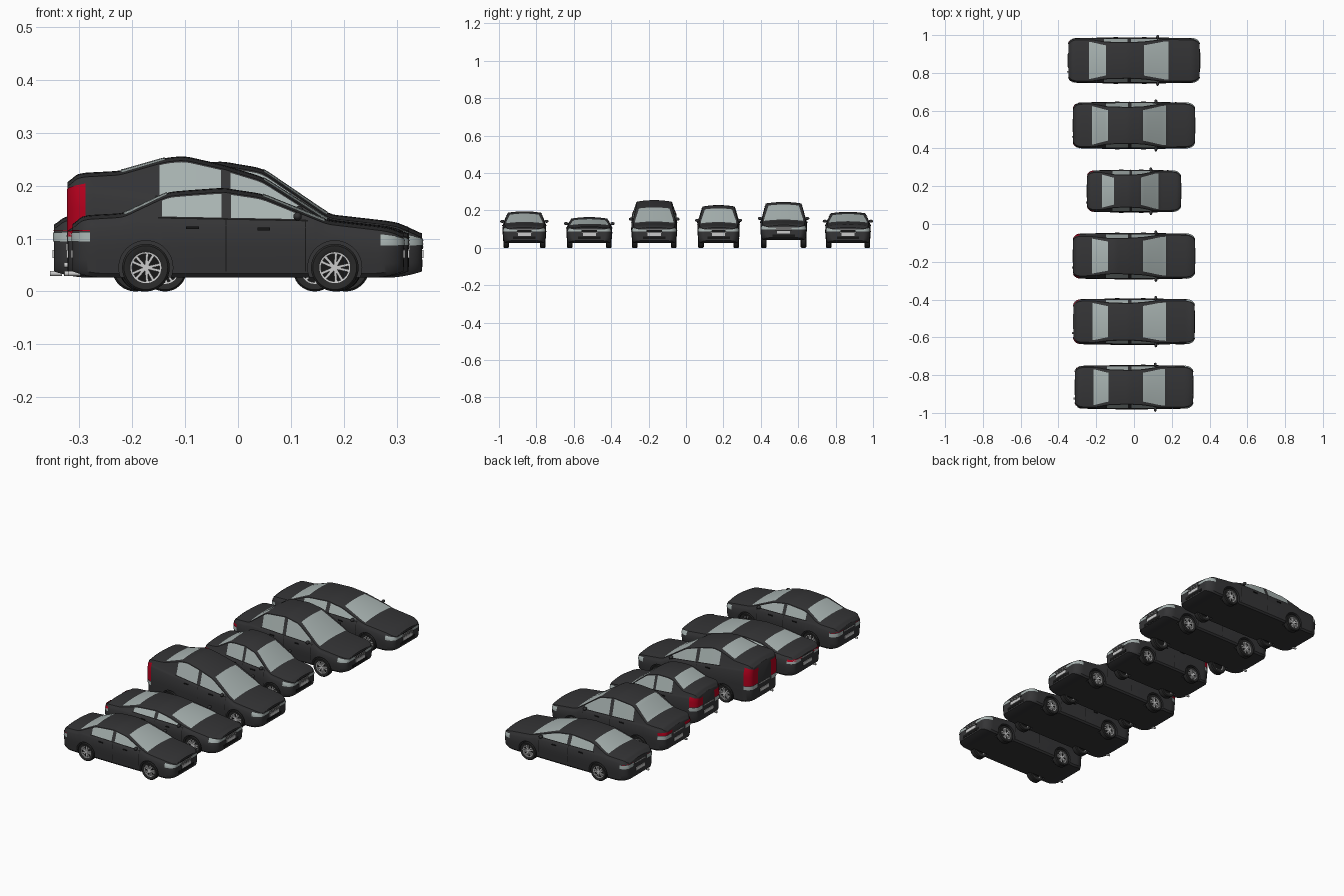
import bpy, bmesh, math
from mathutils import Matrix, Vector

if "Cube" in bpy.data.objects:
    bpy.data.objects.remove(bpy.data.objects["Cube"])


def material(name, rgb):
    m = bpy.data.materials.new(name)
    m.diffuse_color = (*rgb, 1)
    m.use_nodes = True
    m.node_tree.nodes["Principled BSDF"].inputs["Base Color"].default_value = m.diffuse_color
    return m


PAINT = material("paint", (0.035, 0.035, 0.037))
BLACK = material("black_trim", (0.008, 0.008, 0.008))
TYRE = material("tyre", (0.022, 0.022, 0.022))
GLASS = material("glass", (0.40, 0.46, 0.45))
CHROME = material("chrome", (0.55, 0.55, 0.55))
RED = material("red_lens", (0.45, 0.0, 0.012))


def lerp(pts, x):
    if x <= pts[0][0]:
        return pts[0][1]
    for (a, p), (b, q) in zip(pts, pts[1:]):
        if x <= b:
            return p + (q - p) * (x - a) / (b - a)
    return pts[-1][1]


def smooth(me):
    me.shade_smooth()
    me.set_sharp_from_angle(angle=math.radians(35))


def make(name, bm, mat, y=0):
    bmesh.ops.recalc_face_normals(bm, faces=bm.faces)
    me = bpy.data.meshes.new(name)
    bm.to_mesh(me)
    bm.free()
    if mat:
        me.materials.append(mat)
    smooth(me)
    ob = bpy.data.objects.new(name, me)
    ob.location.y = y
    bpy.context.collection.objects.link(ob)
    return ob


def box(bm, c, s):
    bmesh.ops.create_cube(bm, size=1, matrix=Matrix.Translation(c) @ Matrix.Diagonal((*s, 1)))


def rod(bm, c, r, depth, axis, n=32):
    rot = Matrix.Rotation(math.pi / 2, 4, 'X' if axis == 'Y' else 'Y')
    bmesh.ops.create_cone(bm, cap_ends=True, segments=n, radius1=r, radius2=r, depth=depth,
                          matrix=Matrix.Translation(c) @ rot)


def patch(bm, nu, nv, fn):
    g = [[bm.verts.new(fn(i / nu, j / nv)) for j in range(nv + 1)] for i in range(nu + 1)]
    for i in range(nu):
        for j in range(nv):
            bm.faces.new((g[i][j], g[i + 1][j], g[i + 1][j + 1], g[i][j + 1]))


def lathe(bm, c, prof, n=36):
    rings = [[bm.verts.new((c[0] + r * math.cos(a), c[1] + y, c[2] + r * math.sin(a))) for r, y in prof]
             for a in (2 * math.pi * i / n for i in range(n))]
    m = len(prof)
    for i in range(n):
        for j in range(m):
            p, q = rings[i], rings[(i + 1) % n]
            bm.faces.new((p[j], q[j], q[(j + 1) % m], p[(j + 1) % m]))


def car(name, yc, L, W, r, zb, deck, rr, mid, rf, cowl, belt_r, belt_f, tall, lift):
    s = L / 0.32
    prof = [(x * s, z) for x, z in (
        (-.32, deck - .022), (-.312, deck - .007), (-.295, deck), (-.222, deck + .004),
        (-.135, rr - .003), (-.1, rr), (-.03, mid), (.045, rf - .003), (.172, cowl),
        (.285, cowl - .013), (.308, .116 + lift), (.32, .108 + lift))]
    k = .024 / (mid - (belt_r + belt_f) / 2)

    # Surface of the body: centre profile, plan width, shoulder and side wall
    def top(x):
        return sum(lerp(prof, x + d * .005 * s) for d in range(-2, 3)) / 5

    def plan(x):
        e = max(0, (abs(x) - L + .045) / .045)
        return W * (1 - .04 * (x / L) ** 2) - .032 * (1 - math.sqrt(max(0, 1 - e * e)))

    def bottom(x):
        return zb + .012 * max(0, (abs(x) / L - .8) / .2) ** 2

    def shoulder(x):
        return min(belt_r + (belt_f - belt_r) * (x + L) / (2 * L), top(x) - .014)

    def edge(x):
        return top(x) - .008

    def side(x, z):
        w, b, h = plan(x), bottom(x), shoulder(x)
        if z > h:
            return .935 * w - k * (z - h)
        return lerp([(b, .9 * w), (b + .008, .965 * w), (b + (h - b) * .55, w),
                     (h - .012, .985 * w), (h, .935 * w)], z)

    def upper(x, v, out=.0):
        return Vector((x, v * side(x, edge(x)), top(x) - .008 * v * v + out))

    # Lofted body shell
    bm = bmesh.new()
    rings = []
    N = 90
    for i in range(N + 1):
        x = L * math.sin(math.pi * (i / N - .5))
        b, h = bottom(x), shoulder(x)
        zs = [b, b + .008, b + (h - b) * .3, b + (h - b) * .55, h - .012, h - .005, h]
        half = [(side(x, z), z) for z in zs]
        half += [(p.y, p.z) for p in (upper(x, v) for v in (1, .93, .75, .5, .25, 0))]
        loop = half + [(-y, z) for y, z in reversed(half[:-1])]
        rings.append([bm.verts.new((x, y, z)) for y, z in loop])
    m = len(rings[0])
    for p, q in zip(rings, rings[1:]):
        for j in range(m):
            bm.faces.new((p[j], q[j], q[(j + 1) % m], p[(j + 1) % m]))
    bm.faces.new(rings[0])
    bm.faces.new(rings[-1])
    body = make(name + "_body", bm, PAINT, yc)

    # Wheel arches cut out of the shell
    axles = [(x * s, sg) for x in (-.178, .187) for sg in (-1, 1)]
    bm = bmesh.new()
    for x, sg in axles:
        rod(bm, (x, sg * (W - .008), r), r + .006, .06, 'Y', 48)
    cut = make("arch_cutter", bm, PAINT, yc)
    cut.hide_render = True
    mod = body.modifiers.new("arches", 'BOOLEAN')
    mod.operation, mod.object, mod.solver = 'DIFFERENCE', cut, 'EXACT'
    bpy.context.view_layer.objects.active = body
    bpy.ops.object.modifier_apply(modifier="arches")
    bpy.data.objects.remove(cut)
    smooth(body.data)

    # Windscreen, rear window and side windows
    bm = bmesh.new()
    for x0, x1, f0, f1 in ((.168, .048, .92, .82), (-.22, -.137, .9, .82)):
        patch(bm, 10, 10, lambda u, v: upper((x0 + (x1 - x0) * u) * s,
                                             (2 * v - 1) * (f0 + (f1 - f0) * u), .0016))
    for sg in (-1, 1):
        for x0, x1 in ((-.147, -.032), (-.014, .122)):
            def pane(u, v):
                x = (x0 + (x1 - x0) * u) * s
                lo = shoulder(x) + .003
                z = lo + max(.001, edge(x) - .003 - lo) * v
                return (x, sg * (side(x, z) + .0016), z)
            patch(bm, 14, 4, pane)
    make(name + "_windows", bm, GLASS, yc)

    # Door seams and window surrounds, just proud of the side
    bm = bmesh.new()
    for sg in (-1, 1):
        for xs in (-.023, .13):
            def seam(u, v):
                x = xs * s + (u - .5) * .0018
                z = zb + .012 + (shoulder(x) - zb - .012) * v
                return (x, sg * (side(x, z) + .0007), z)
            patch(bm, 1, 10, seam)

        def sill(u, v):
            x = (-.155 + .29 * u) * s
            z = shoulder(x) - .001 + .003 * v
            return (x, sg * (side(x, z) + .001), z)
        patch(bm, 16, 1, sill)
        for xs in (-.088, .05):
            z = shoulder(xs * s) - .017
            box(bm, (xs * s, sg * (side(xs * s, z) + .001), z), (.024, .005, .005))
    # Grille and lower intake
    box(bm, (L, 0, .09 + lift), (.003, .09, .02))
    box(bm, (L - .001, 0, .053 + lift), (.004, .12, .014))
    make(name + "_trim", bm, BLACK, yc)

    # Lamps wrapping round the corners
    def lamp(bm, end, z0, z1, length, inner, rise=0):
        for sg in (-1, 1):
            def fn(u, v):
                q = max(0, (u - .3) / .7)
                x = end * (L - length * q * q)
                z = z0 + (z1 - z0) * v + rise * q * v
                y = side(x, z) * min(1, inner + (1 - inner) * u / .3)
                return (x + end * .0016, sg * (y + .0016 * (u > .29)), z)
            patch(bm, 20, 4, fn)

    bm = bmesh.new()
    lamp(bm, -1, .114 + lift, deck - .032 if tall else min(.13 + lift, deck - .028), .035, .6,
         .012 if tall else 0)
    make(name + "_tail_lamps", bm, RED, yc)
    bm = bmesh.new()
    lamp(bm, -1, .094 + lift, .111 + lift, .035, .65)
    lamp(bm, 1, .087 + lift, .098 + lift, .045, .5, .01)
    make(name + "_clear_lamps", bm, GLASS, yc)

    # Number plates, grille bars and exhaust
    bm = bmesh.new()
    for e in (-1, 1):
        box(bm, (e * L, 0, .071 + lift), (.006, .07, .015))
    for z in (.084, .09, .096):
        box(bm, (L + .001, 0, z + lift), (.004, .085, .002))
    box(bm, (-L, 0, .105 + lift), (.004, .08, .004))
    rod(bm, (-L + .004, -.06, zb + .008), .005, .022, 'X', 16)
    make(name + "_bright_parts", bm, CHROME, yc)

    # Door mirrors
    bm = bmesh.new()
    xm = .115 * s
    for sg in (-1, 1):
        mat = Matrix.Translation((xm, sg * (W + .001), shoulder(xm) + .008))
        bmesh.ops.create_uvsphere(bm, u_segments=16, v_segments=10, radius=1,
                                  matrix=mat @ Matrix.Diagonal((.008, .012, .008, 1)))
        box(bm, (xm, sg * (W - .008), shoulder(xm) + .003), (.008, .016, .005))
    make(name + "_mirrors", bm, PAINT, yc)

    # Tyres and spoked rims
    tyres, rims, hubs = bmesh.new(), bmesh.new(), bmesh.new()
    t = .03
    for x, sg in axles:
        c = Vector((x, sg * (W - .019), r))
        lathe(tyres, c, [(r * a, t * b) for a, b in (
            (.64, -.4), (.72, -.48), (.92, -.5), (1, -.36), (1, .36), (.92, .5), (.72, .48), (.64, .4))])
        lathe(rims, c, [(r * a, t * b) for a, b in ((.58, -.4), (.65, -.42), (.65, .42), (.58, .4))])
        rod(hubs, c, r * .6, t * .4, 'Y')
        rod(rims, c + Vector((0, sg * t * .28, 0)), r * .15, t * .2, 'Y', 16)
        for i in range(10):
            a = 2 * math.pi * (i // 2) / 5 + (.22 if i % 2 else -.22)
            mat = (Matrix.Translation(c + Vector((0, sg * t * .28, 0))) @ Matrix.Rotation(a, 4, 'Y')
                   @ Matrix.Translation((r * .34, 0, 0)) @ Matrix.Diagonal((r * .55, t * .16, r * .11, 1)))
            bmesh.ops.create_cube(rims, size=1, matrix=mat)
    make(name + "_tyres", tyres, TYRE, yc)
    make(name + "_rims", rims, CHROME, yc)
    make(name + "_brake_discs", hubs, BLACK, yc)


# name, y, half length, half width, wheel radius, floor, deck, roof rear/mid/front,
# cowl, belt rear/front, tall tail lamps, lift
car("long_saloon", .866, .348, .122, .045, .026, .143, .188, .193, .186, .139, .140, .132, False, 0)
car("high_saloon", .522, .322, .125, .047, .042, .168, .240, .246, .236, .146, .165, .142, False, .012)
car("small_hatch", .174, .248, .113, .041, .026, .185, .229, .228, .215, .133, .168, .125, True, 0)
car("tall_wedge", -.17, .322, .123, .045, .026, .224, .256, .240, .220, .136, .200, .120, True, 0)
car("low_saloon", -.517, .321, .123, .045, .026, .132, .161, .165, .158, .126, .126, .120, False, 0)
car("saloon", -.864, .313, .117, .045, .026, .144, .191, .196, .188, .135, .142, .130, False, 0)
